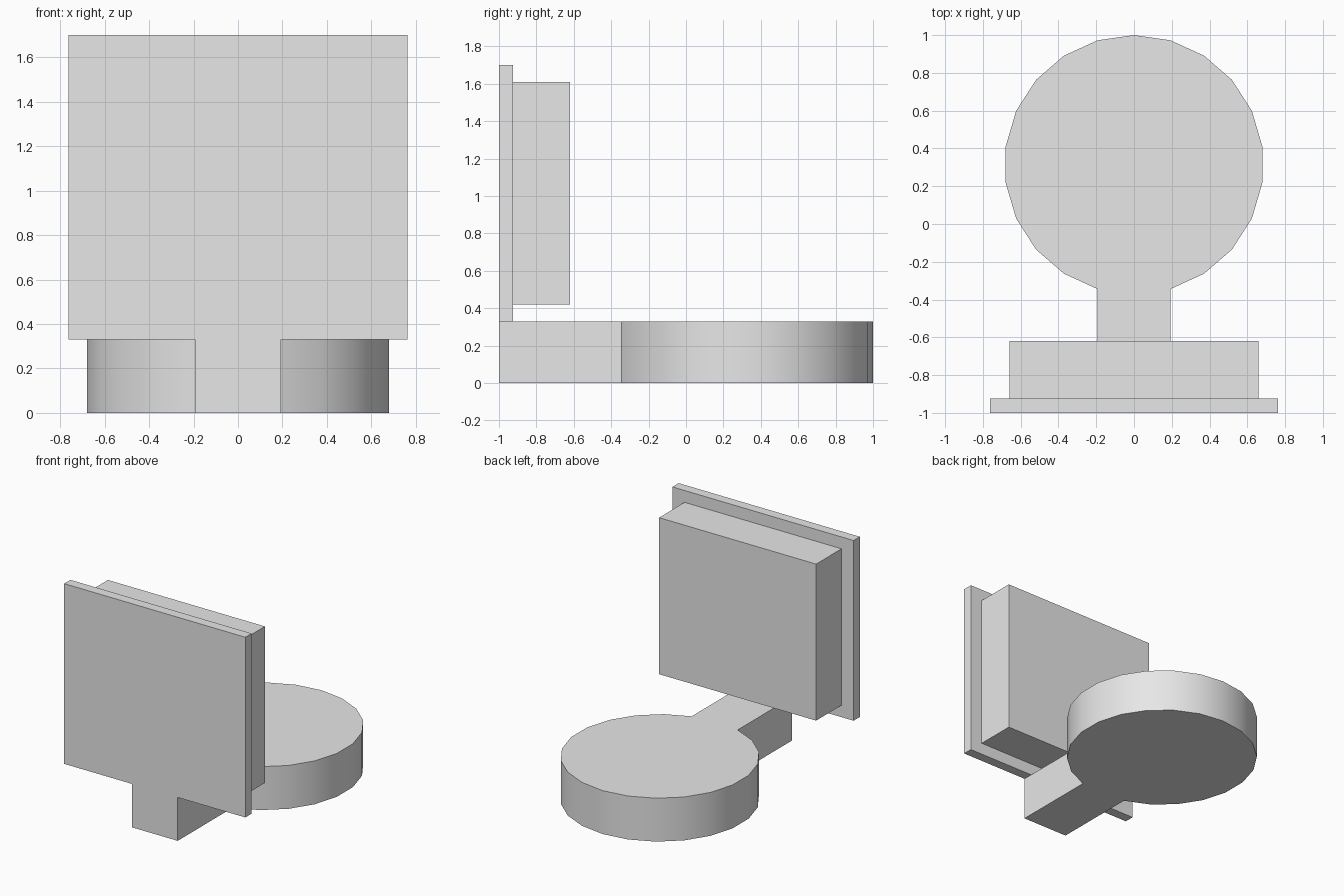
import bpy
import bmesh
from math import sin, cos, tau, radians

cube = bpy.data.objects.get("Cube")
if cube:
    bpy.data.objects.remove(cube, do_unlink=True)

# Single plain grey
grey = bpy.data.materials.new("light_grey")
grey.use_nodes = True
colour = (0.8, 0.8, 0.8, 1)
grey.diffuse_color = colour
grey.node_tree.nodes["Principled BSDF"].inputs["Base Color"].default_value = colour


def add_object(name, bm):
    bmesh.ops.recalc_face_normals(bm, faces=bm.faces)
    mesh = bpy.data.meshes.new(name)
    bm.to_mesh(mesh)
    bm.free()
    mesh.materials.append(grey)
    obj = bpy.data.objects.new(name, mesh)
    bpy.context.collection.objects.link(obj)
    return obj


def extrude_outline(name, outline, z0, z1):
    """Solid prism from an xy outline."""
    bm = bmesh.new()
    face = bm.faces.new([bm.verts.new((x, y, z0)) for x, y in outline])
    top = bmesh.ops.extrude_face_region(bm, geom=[face], use_keep_orig=True)["geom"]
    verts = [v for v in top if isinstance(v, bmesh.types.BMVert)]
    bmesh.ops.translate(bm, verts=verts, vec=(0, 0, z1 - z0))
    return add_object(name, bm)


def box(name, half_x, y0, y1, z0, z1):
    outline = [(-half_x, y0), (half_x, y0), (half_x, y1), (-half_x, y1)]
    return extrude_outline(name, outline, z0, z1)


# Round base with a straight neck running forward from its front edge
SIDES, RADIUS, CENTRE_Y, BASE_TOP, FRONT = 22, 0.686, 0.314, 0.33, -1.0
ring = [(RADIUS * sin(tau * i / SIDES), CENTRE_Y + RADIUS * cos(tau * i / SIDES))
        for i in range(SIDES)]
mid = SIDES // 2
neck_x = ring[mid - 1][0]
outline = ring[:mid] + [(neck_x, FRONT), (-neck_x, FRONT)] + ring[mid + 1:]
base = extrude_outline("round_base_with_neck", outline, 0, BASE_TOP)

# Upright front panel and the thicker block behind it
box("front_panel", 0.762, FRONT, -0.925, BASE_TOP, 1.70)
box("rear_block", 0.66, -0.925, -0.62, 0.42, 1.61)

# Smooth the round wall, keep corners sharp
bpy.ops.object.select_all(action='DESELECT')
base.select_set(True)
bpy.context.view_layer.objects.active = base
bpy.ops.object.shade_smooth_by_angle(angle=radians(30))
